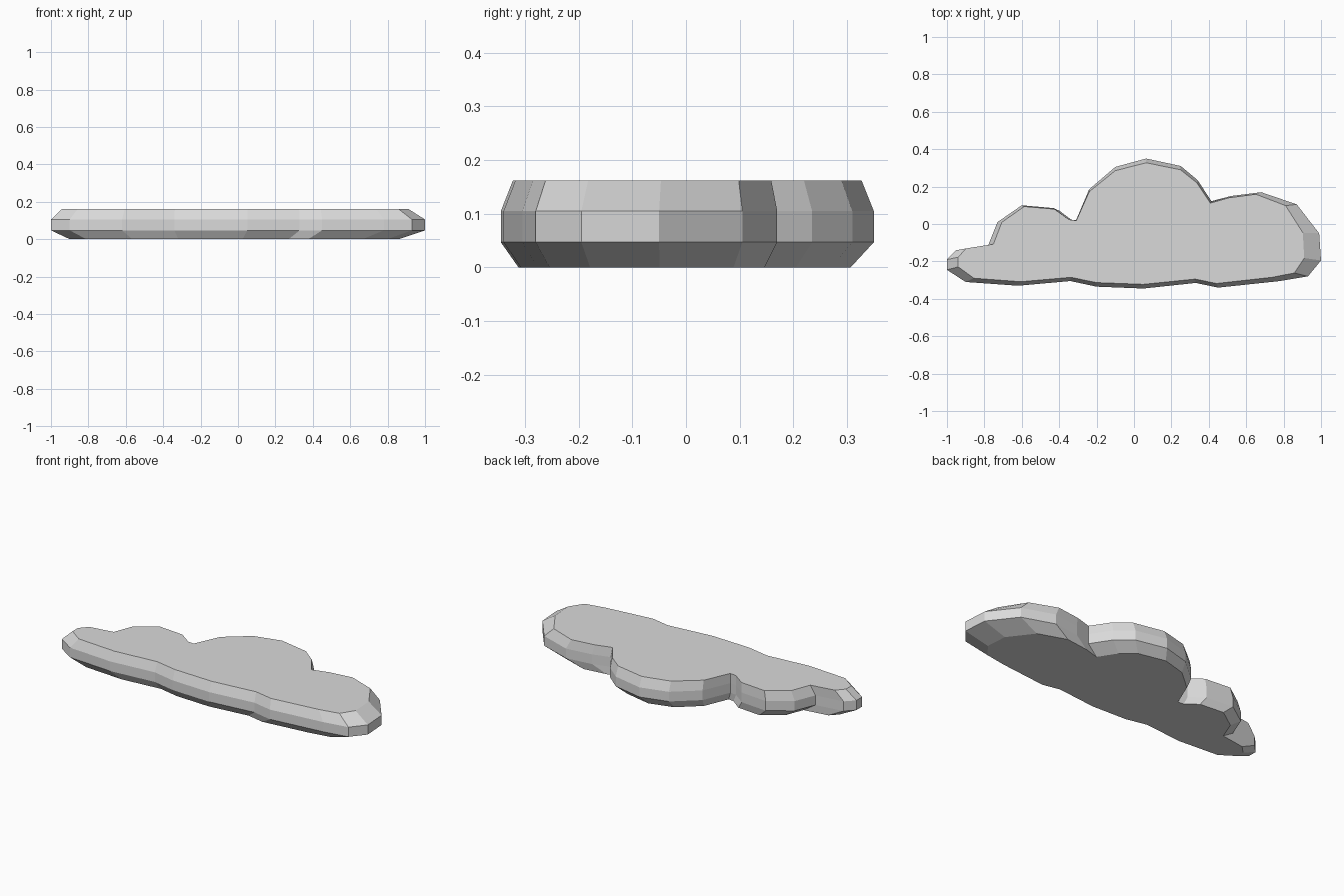
import bpy
import bmesh

default_cube = bpy.data.objects.get("Cube")
if default_cube:
    bpy.data.objects.remove(default_cube, do_unlink=True)

# Cloud outline, counter-clockwise, one short run of points per side or lobe
front_edge = [(-1, -.245), (-.9, -.31), (-.62, -.33), (-.34, -.305), (-.2, -.335),
              (.05, -.345), (.33, -.315), (.45, -.34), (.78, -.305), (.93, -.28)]
right_lobe = [(1, -.195), (.99, -.05), (.87, .105), (.68, .17), (.52, .15)]
middle_lobe = [(.415, .12), (.34, .235), (.25, .31), (.065, .35), (-.1, .305), (-.24, .185)]
left_lobe = [(-.31, .02), (-.35, .025), (-.43, .085), (-.6, .1), (-.73, .01)]
left_tip = [(-.78, -.115), (-.95, -.14), (-1, -.19)]
outline = front_edge + right_lobe + middle_lobe + left_lobe + left_tip


def top_inset(x, y):
    """Narrow bevel that widens towards the two ends."""
    pull = .09 if x > 0 else .06
    return x - pull * x ** 3, y * .935


def bottom_inset(x, y):
    """Broad, evenly tapered underside."""
    return x * .88 - .02, y * .89 - .005


def keep(x, y):
    return x, y


def make_material(name, colour):
    material = bpy.data.materials.new(name)
    material.use_nodes = True
    material.diffuse_color = colour
    shader = next(n for n in material.node_tree.nodes if n.type == 'BSDF_PRINCIPLED')
    shader.inputs["Base Color"].default_value = colour
    return material


def build_slab(name, layers, material):
    """Stack reshaped outlines, bridge them and cap both ends."""
    bm = bmesh.new()
    rings = [[bm.verts.new((*reshape(x, y), z)) for x, y in outline]
             for reshape, z in layers]
    count = len(outline)
    for lower, upper in zip(rings, rings[1:]):
        for i in range(count):
            j = (i + 1) % count
            bm.faces.new((lower[i], lower[j], upper[j], upper[i]))
    bm.faces.new(rings[0][::-1])
    bm.faces.new(rings[-1])
    bmesh.ops.recalc_face_normals(bm, faces=bm.faces)
    mesh = bpy.data.meshes.new(name)
    bm.to_mesh(mesh)
    bm.free()
    mesh.materials.append(material)
    slab = bpy.data.objects.new(name, mesh)
    bpy.context.collection.objects.link(slab)
    return slab


# Flat-shaded cloud slab: tapered base, upright rim, bevelled top
pale_grey = make_material("pale_grey", (.7, .7, .7, 1))
build_slab("cloud", [(bottom_inset, 0), (keep, .047), (keep, .105), (top_inset, .162)], pale_grey)
